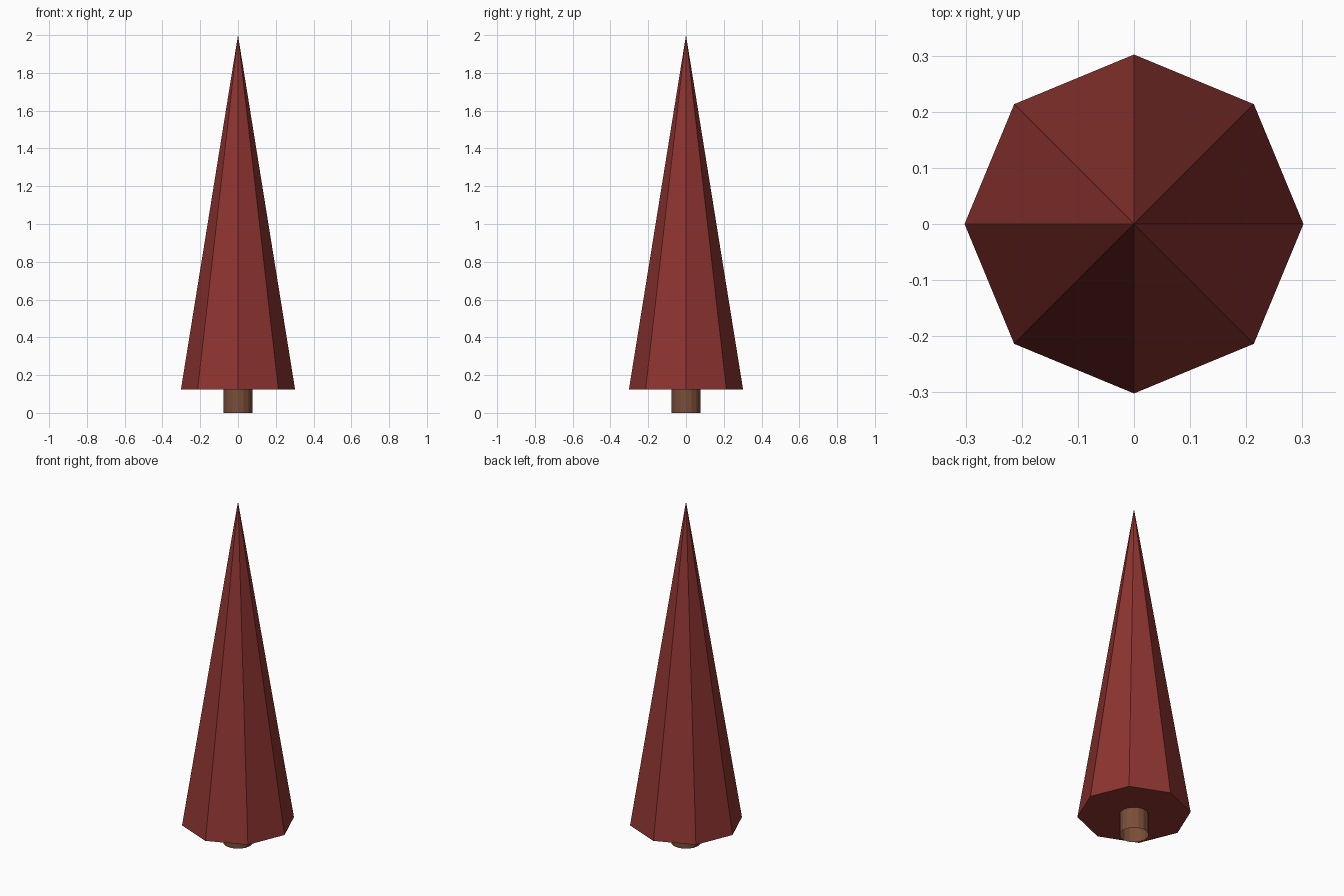
import bpy

if "Cube" in bpy.data.objects:
    bpy.data.objects.remove(bpy.data.objects["Cube"])

TRUNK_TOP = 0.125
HEIGHT = 2.0


def paint(obj, name, color):
    mat = bpy.data.materials.new(name)
    mat.diffuse_color = color
    mat.use_nodes = True
    mat.node_tree.nodes["Principled BSDF"].inputs["Base Color"].default_value = mat.diffuse_color
    obj.data.materials.append(mat)


# Eight-sided tapering foliage with a flat underside, corners on the axes
bpy.ops.mesh.primitive_cone_add(
    vertices=8, radius1=0.302, radius2=0, depth=HEIGHT - TRUNK_TOP,
    end_fill_type='NGON', location=(0, 0, (HEIGHT + TRUNK_TOP) / 2))
foliage = bpy.context.object
foliage.name = "foliage"
paint(foliage, "red_foliage", (0.27, 0.035, 0.03, 1))

# Short trunk, open at both ends
bpy.ops.mesh.primitive_cylinder_add(
    vertices=16, radius=0.078, depth=TRUNK_TOP,
    end_fill_type='NOTHING', location=(0, 0, TRUNK_TOP / 2))
trunk = bpy.context.object
trunk.name = "trunk"
paint(trunk, "brown_bark", (0.19, 0.075, 0.04, 1))
